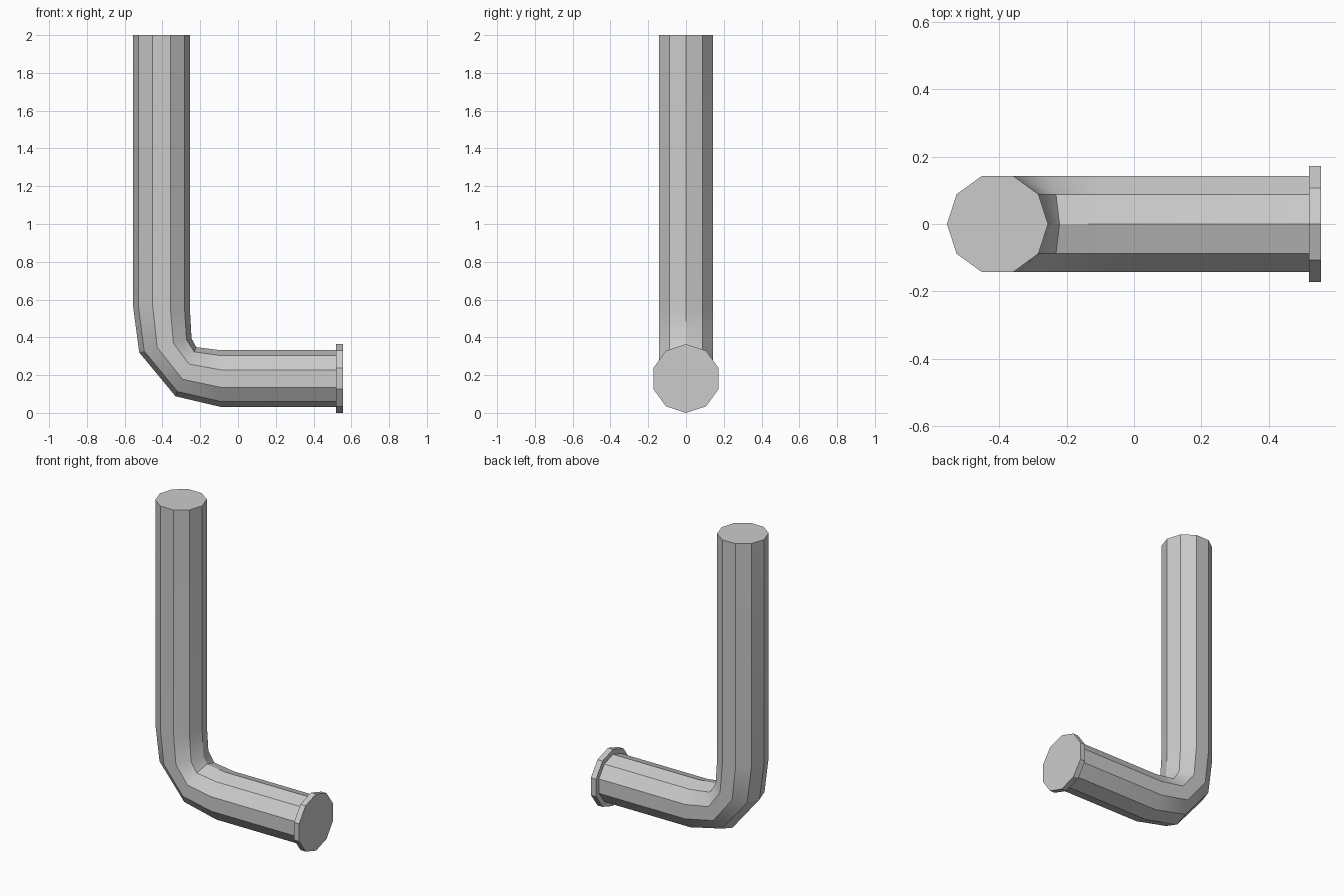
import bpy, bmesh
from math import cos, sin, pi

if "Cube" in bpy.data.objects:
    bpy.data.objects.remove(bpy.data.objects["Cube"])

SIDES = 10


def ring_tube(name, rings, radius):
    """Ten-sided tube through rings given as (outer x, z, inner x, z)."""
    bm = bmesh.new()
    loops = []
    for ox, oz, ix, iz in rings:
        cx, cz = (ox + ix) / 2, (oz + iz) / 2
        ux, uz = (ox - ix) / 2, (oz - iz) / 2
        loops.append([bm.verts.new((cx + ux * cos(a), radius * sin(a), cz + uz * cos(a)))
                      for a in (2 * pi * i / SIDES for i in range(SIDES))])
    for a, b in zip(loops, loops[1:]):
        for i in range(SIDES):
            j = (i + 1) % SIDES
            bm.faces.new((a[i], a[j], b[j], b[i]))
    bm.faces.new(loops[0])
    bm.faces.new(loops[-1])
    bmesh.ops.recalc_face_normals(bm, faces=bm.faces)
    mesh = bpy.data.meshes.new(name)
    bm.to_mesh(mesh)
    bm.free()
    obj = bpy.data.objects.new(name, mesh)
    bpy.context.collection.objects.link(obj)
    bpy.ops.object.select_all(action='DESELECT')
    obj.select_set(True)
    bpy.context.view_layer.objects.active = obj
    bpy.ops.object.shade_smooth_by_angle(angle=pi / 6)
    return obj


# Pipe: vertical run, elbow, horizontal run
ring_tube("elbow_pipe", [
    (-0.555, 2.0, -0.255, 2.0),
    (-0.555, 0.56, -0.255, 0.56),
    (-0.523, 0.32, -0.246, 0.394),
    (-0.331, 0.088, -0.221, 0.348),
    (-0.093, 0.032, -0.093, 0.332),
    (0.52, 0.032, 0.52, 0.332),
], 0.15)

# End flange
ring_tube("end_flange", [
    (0.519, 0.0, 0.519, 0.364),
    (0.555, 0.0, 0.555, 0.364),
], 0.181)
